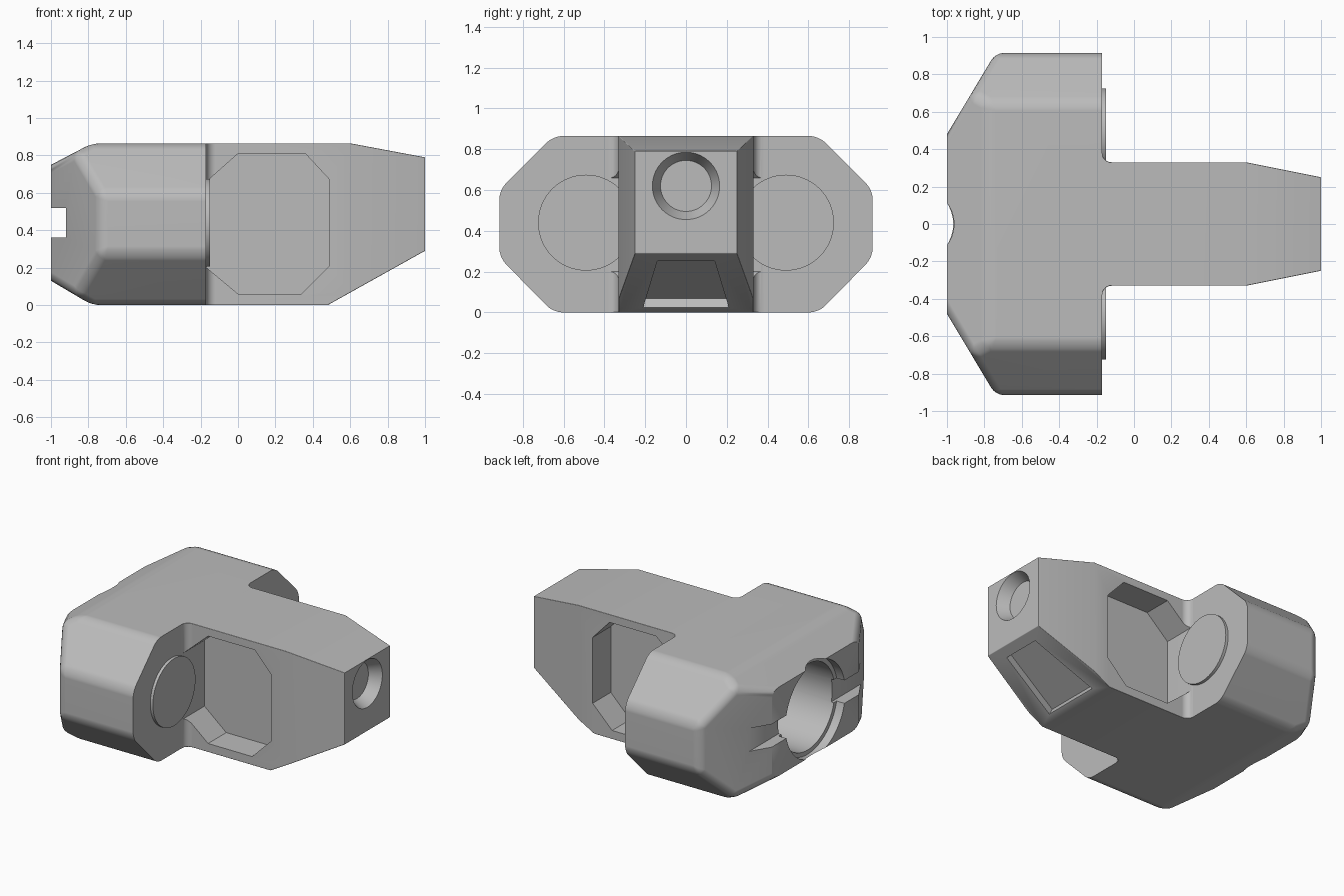
import bpy, bmesh
from math import pi, cos, sin, radians
from mathutils import Matrix, Vector

if "Cube" in bpy.data.objects:
    bpy.data.objects.remove(bpy.data.objects["Cube"])

TOP = 0.865
FACE = -0.17   # x of the head's flat front

grey = bpy.data.materials.new("plain grey")
grey.use_nodes = True
grey.diffuse_color = (0.5, 0.5, 0.5, 1)
grey.node_tree.nodes["Principled BSDF"].inputs["Base Color"].default_value = grey.diffuse_color


def make(name, bm):
    bmesh.ops.recalc_face_normals(bm, faces=bm.faces)
    mesh = bpy.data.meshes.new(name)
    bm.to_mesh(mesh)
    bm.free()
    mesh.materials.append(grey)
    obj = bpy.data.objects.new(name, mesh)
    bpy.context.collection.objects.link(obj)
    return obj


def prism(points, direction):
    """Extrude a closed 3D outline along a direction."""
    bm = bmesh.new()
    face = bm.faces.new([bm.verts.new(p) for p in points])
    new = bmesh.ops.extrude_face_region(bm, geom=[face])["geom"]
    verts = [v for v in new if isinstance(v, bmesh.types.BMVert)]
    bmesh.ops.translate(bm, verts=verts, vec=direction)
    bmesh.ops.recalc_face_normals(bm, faces=bm.faces)
    return bm


def slice_off(bm, co, no):
    """Remove everything on the normal side of a plane and cap the cut."""
    geom = bm.verts[:] + bm.edges[:] + bm.faces[:]
    cut = bmesh.ops.bisect_plane(bm, geom=geom, dist=1e-5, plane_co=co,
                                 plane_no=no, clear_outer=True)["geom_cut"]
    edges = [e for e in cut if isinstance(e, bmesh.types.BMEdge) and e.is_boundary]
    bmesh.ops.contextual_create(bm, geom=edges)
    bmesh.ops.recalc_face_normals(bm, faces=bm.faces)


def soften(bm, rule, width, min_angle):
    edges = [e for e in bm.edges if e.calc_face_angle(0) > radians(min_angle) and rule(e)]
    bmesh.ops.bevel(bm, geom=edges, offset=width, segments=4, profile=0.5,
                    affect='EDGES', clamp_overlap=True)


def spin_x(r_left, r_right, x0, x1, y, z, sides=64):
    """Cylinder or cone lying along x."""
    bm = bmesh.new()
    place = Matrix.Translation(((x0 + x1) / 2, y, z)) @ Matrix.Rotation(pi / 2, 4, 'Y')
    bmesh.ops.create_cone(bm, cap_ends=True, segments=sides, radius1=r_left,
                          radius2=r_right, depth=x1 - x0, matrix=place)
    return bm


def combine(target, bm, operation):
    tool = make("cutter", bm)
    tool.hide_render = True
    mod = target.modifiers.new("join", 'BOOLEAN')
    mod.operation, mod.object, mod.solver = operation, tool, 'EXACT'
    bpy.context.view_layer.objects.active = target
    bpy.ops.object.modifier_apply(modifier=mod.name)
    bpy.data.objects.remove(tool)


def smooth(obj):
    bpy.ops.object.select_all(action='DESELECT')
    obj.select_set(True)
    bpy.context.view_layer.objects.active = obj
    bpy.ops.object.shade_smooth_by_angle(angle=radians(32))
    obj.modifiers.new("even normals", 'WEIGHTED_NORMAL').keep_sharp = True


# Crosswise head: octagonal bar with chamfered back
half = [(0.65, TOP), (0.915, 0.6), (0.915, 0.27), (0.65, 0)]
outline = half + [(-y, z) for y, z in reversed(half)]
head = prism([(-1, y, z) for y, z in outline], (1 + FACE, 0, 0))
for s in (-1, 1):
    slice_off(head, (-1, s * 0.48, 0), (-0.435, s * 0.26, 0))
slice_off(head, (-1, 0, 0.75), (-0.115, 0, 0.22))
slice_off(head, (-1, 0, 0.13), (-0.13, 0, -0.22))
soften(head, lambda e: not any(all(abs(v.co.x - x) < 1e-3 for v in e.verts)
                               for x in (-1, FACE)), 0.045, 20)
body = make("body", head)

# Forward arm: plan outline flared at the root, tapered toward the nose
R = 0.05
flare = [(FACE + R - R * cos(a), 0.33 + R - R * sin(a))
         for a in (i * pi / 12 for i in range(7))]
side = [(-0.4, 0.33 + R)] + flare + [(0.6, 0.33), (1, 0.25)]
plan = side + [(x, -y) for x, y in reversed(side)]
arm = prism([(x, y, 0) for x, y in plan], (0, 0, TOP))
slice_off(arm, (0.6, 0, TOP), (0.075, 0, 0.4))
slice_off(arm, (0.48, 0, 0), (0.29, 0, -0.52))


def arm_edge(e):
    a, b = (v.co for v in e.verts)
    at_root = max(a.x, b.x) < FACE + 0.005
    nose_top = min(a.x, b.x) > 0.99 and min(a.z, b.z) > 0.7
    return not (at_root or nose_top)


soften(arm, arm_edge, 0.05, 35)
combine(body, arm, 'UNION')

# Deep eight-sided pockets on both sides of the arm
x0 = FACE + 0.002
pocket = [(0, 0.81), (0.36, 0.81), (0.49, 0.67), (0.49, 0.21),
          (0.34, 0.06), (0, 0.06), (x0, 0.2), (x0, 0.66)]
for s in (-1, 1):
    combine(body, prism([(x, s * 0.13, z) for x, z in pocket], (0, s * 0.4, 0)), 'DIFFERENCE')

# Back: cross slot, rim and deep bore
slot = [(-1.1, -1, 0.36), (-0.92, -1, 0.36), (-0.92, -1, 0.52), (-1.1, -1, 0.52)]
combine(body, prism(slot, (0, 2, 0)), 'DIFFERENCE')
combine(body, spin_x(0.33, 0.33, -1.1, -0.94, 0, 0.44), 'DIFFERENCE')
combine(body, spin_x(0.3, 0.3, -1.1, -0.4, 0, 0.44), 'DIFFERENCE')

# Nose socket with a tapered wall
combine(body, spin_x(0.125, 0.185, 0.92, 1.04, 0, 0.62), 'DIFFERENCE')

# Trapezoid recess in the sloping underside of the nose
along = Vector((0.52, 0, 0.29)).normalized()
inward = Vector((-along.z, 0, along.x))
corners = [(0.05, -0.21), (0.52, -0.14), (0.52, 0.14), (0.05, 0.21)]
base = Vector((0.48, 0, 0)) - inward * 0.1
recess = [base + along * d + Vector((0, y, 0)) for d, y in corners]
combine(body, prism(recess, inward * 0.15), 'DIFFERENCE')
smooth(body)

# Round pads on the front of the head
for label, s in (("right", -1), ("left", 1)):
    smooth(make(label + "_pad", spin_x(0.235, 0.235, FACE - 0.02, FACE + 0.02, s * 0.49, 0.44)))
